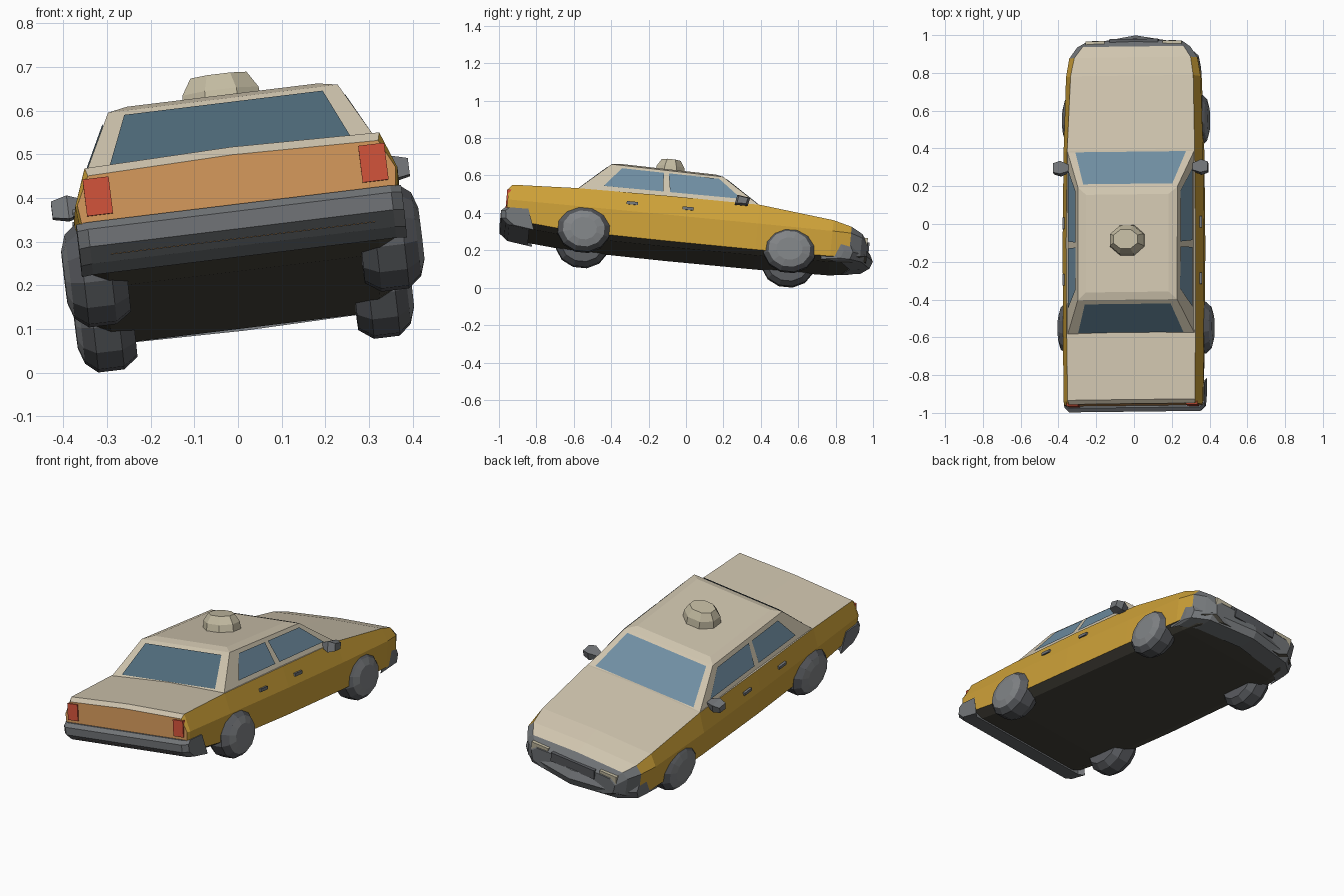
import bpy, bmesh, math
from mathutils import Matrix, Vector

if "Cube" in bpy.data.objects:
    bpy.data.objects.remove(bpy.data.objects["Cube"])

# The whole car is slightly pitched nose-down and rolled
TILT = (Matrix.Translation((0, 0, 0.305)) @ Matrix.Rotation(math.radians(-5.5), 4, 'X')
        @ Matrix.Rotation(math.radians(-7), 4, 'Y'))


def material(name, r, g, b):
    m = bpy.data.materials.new(name)
    m.diffuse_color = (r, g, b, 1)
    m.use_nodes = True
    m.node_tree.nodes["Principled BSDF"].inputs["Base Color"].default_value = m.diffuse_color
    return m


CREAM = material("cream_paint", 0.62, 0.55, 0.42)
YELLOW = material("yellow_paint", 0.62, 0.36, 0.04)
ORANGE = material("orange_paint", 0.62, 0.30, 0.10)
RED = material("red_lens", 0.60, 0.08, 0.04)
GLASS = material("blue_glass", 0.16, 0.27, 0.36)
DARK_GLASS = material("dark_glass", 0.08, 0.15, 0.20)
GREY = material("grey_trim", 0.17, 0.18, 0.19)
DARK = material("dark_underside", 0.07, 0.065, 0.05)
TYRE = material("tyre", 0.10, 0.105, 0.115)
HUB = material("hub", 0.22, 0.23, 0.24)
LAMP = material("pale_lamp", 0.55, 0.50, 0.36)


def finish(name, bm, mats, recalc=True):
    if recalc:
        bmesh.ops.recalc_face_normals(bm, faces=bm.faces)
    bm.transform(TILT)
    me = bpy.data.meshes.new(name)
    bm.to_mesh(me)
    bm.free()
    for m in mats:
        me.materials.append(m)
    ob = bpy.data.objects.new(name, me)
    bpy.context.collection.objects.link(ob)
    return ob


def loft(name, rings, mats, pick=lambda i, j: 0, caps=(0, 0)):
    bm = bmesh.new()
    vs = [[bm.verts.new(p) for p in r] for r in rings]
    n = len(rings[0])
    for i in range(len(vs) - 1):
        for j in range(n):
            k = (j + 1) % n
            f = bm.faces.new((vs[i][j], vs[i][k], vs[i + 1][k], vs[i + 1][j]))
            f.material_index = pick(i, j)
    bm.faces.new(vs[0]).material_index = caps[0]
    bm.faces.new(vs[-1]).material_index = caps[1]
    return finish(name, bm, mats)


def box(name, centre, size, mat):
    bm = bmesh.new()
    bmesh.ops.create_cube(bm, size=1, matrix=Matrix.Translation(centre) @ Matrix.Diagonal((*size, 1)))
    return finish(name, bm, [mat])


def panel(name, quad, u0, u1, v0, v1, mat):
    """Pane lying just above a quad given as base pair, then top pair."""
    a, b, c, d = map(Vector, quad)
    pts = [a.lerp(b, u).lerp(d.lerp(c, u), v)
           for u, v in ((u0, v0), (u1, v0), (u1, v1), (u0, v1))]
    n = (pts[1] - pts[0]).cross(pts[3] - pts[0]).normalized()
    if n.dot(pts[0] - Vector((0, -0.1, 0.05))) < 0:
        n.negate()
        pts.reverse()
    bm = bmesh.new()
    bm.faces.new([bm.verts.new(p + n * 0.006) for p in pts])
    return finish(name, bm, [mat], recalc=False)


# Lower body: cross-sections along the length (y, half width, top, bottom)
def section(y, w, top, bot):
    mid = min(0.03, top - 0.025)
    half = [(0, top + 0.008), (w - 0.01, top), (w + 0.022, mid),
            (w + 0.012, bot + 0.025), (w - 0.04, bot)]
    full = half + [(-x, z) for x, z in reversed(half[1:])]
    return [(x, y, z) for x, z in full]


STATIONS = [(-0.965, 0.345, 0.095, -0.09), (-0.945, 0.35, 0.115, -0.10),
            (-0.60, 0.353, 0.130, -0.13), (-0.10, 0.355, 0.135, -0.135),
            (0.38, 0.35, 0.135, -0.135), (0.78, 0.337, 0.092, -0.13),
            (0.88, 0.32, 0.068, -0.12), (0.94, 0.28, 0.040, -0.11), (0.975, 0.23, 0.0, -0.10)]


def body_paint(i, j):
    if j in (0, 8):
        return 3 if i == 7 else 0
    if j in (3, 4, 5):
        return 2
    return 3 if i >= 6 else 1


loft("body", [section(*s) for s in STATIONS], [CREAM, YELLOW, DARK, GREY, ORANGE],
     body_paint, caps=(4, 3))

# Cabin: base ring, shoulder ring, roof crown
def ring(w, y0, y1, z0, z1):
    return [(w, y1, z1), (-w, y1, z1), (-w, y0, z0), (w, y0, z0)]


base = ring(0.34, -0.60, 0.38, 0.125, 0.13)
roof = ring(0.265, -0.43, 0.17, 0.285, 0.275)
loft("cabin", [base, roof, ring(0.22, -0.39, 0.13, 0.297, 0.289)], [CREAM])

# Windows
def side_of(i, j):
    return (base[i], base[j], roof[j], roof[i])


panel("windscreen", side_of(0, 1), 0.06, 0.94, 0.06, 0.93, GLASS)
panel("rear_window", side_of(2, 3), 0.08, 0.92, 0.08, 0.90, DARK_GLASS)
for side, quad in (("left", side_of(2, 1)), ("right", side_of(3, 0))):
    panel(side + "_rear_side_window", quad, 0.12, 0.47, 0.18, 0.88, GLASS)
    panel(side + "_front_side_window", quad, 0.51, 0.93, 0.18, 0.88, GLASS)

# Roof sign: squat tapered octagon
def octagon(rx, ry, z):
    return [(rx * math.cos(a), -0.115 + ry * math.sin(a), z)
            for a in (math.radians(22.5 + 45 * k) for k in range(8))]


loft("roof_sign", [octagon(0.10, 0.088, 0.285), octagon(0.095, 0.08, 0.33),
                   octagon(0.07, 0.055, 0.368)], [LAMP])

# Bumpers: a bar profile (inset, z) swept across the width
def bumper(name, path, profile, sign):
    rings = [[(x, y - sign * d, z) for d, z in profile] for x, y in path]
    return loft(name, rings, [GREY])


bumper("front_bumper", [(-0.345, 0.85), (-0.335, 0.90), (-0.26, 0.965), (0, 1.01),
                        (0.26, 0.965), (0.335, 0.90), (0.345, 0.85)],
       [(0.10, -0.01), (0.02, -0.03), (0, -0.07), (0.015, -0.11), (0.12, -0.125)], 1)
bumper("rear_bumper", [(-0.375, -0.97), (-0.35, -0.995), (0.35, -0.995), (0.375, -0.97)],
       [(0.12, -0.01), (0.02, -0.012), (0, -0.03), (0.005, -0.07), (0.05, -0.105), (0.16, -0.12)], -1)

# Front grille
box("grille", (0, 0.968, -0.01), (0.26, 0.03, 0.05), TYRE)

# Wheels: lathed rings (radius fraction, x)
def wheel(name, s, y, x_in, x_out):
    def circle(r, x):
        return [(s * x, y + 0.142 * r * math.cos(a), -0.09 + 0.122 * r * math.sin(a))
                for a in (2 * math.pi * (k + 0.5) / 12 for k in range(12))]
    d = x_out - x_in
    rings = [circle(0.8, x_in), circle(1, x_in + 0.25 * d), circle(1, x_in + 0.7 * d),
             circle(0.8, x_out - 0.012), circle(0.5, x_out)]
    loft(name, rings, [TYRE, HUB], lambda i, j: 1 if i == 3 else 0, caps=(0, 1))


for side, s in (("left", -1), ("right", 1)):
    wheel(side + "_rear_wheel", s, -0.545, 0.27, 0.412)
    wheel(side + "_front_wheel", s, 0.56, 0.255, 0.388)
    # Mirrors, lamps and door handles on each side
    loft(side + "_mirror", [[(s * x, 0.285 + dy * r, 0.143 + dz * r)
                             for dy, dz in ((-0.04, -0.025), (0.03, -0.025), (0.04, 0.02), (-0.03, 0.03))]
                            for x, r in ((0.33, 0.5), (0.375, 1), (0.412, 0.7))], [GREY])
    box(side + "_tail_lamp", (s * 0.318, -0.957, 0.045), (0.06, 0.03, 0.085), RED)
    box(side + "_headlamp", (s * 0.205, 0.957, 0.0), (0.10, 0.03, 0.045), LAMP)
    for part, y in (("rear", -0.30), ("front", 0.0)):
        box(f"{side}_{part}_door_handle", (s * 0.366, y, 0.075), (0.012, 0.06, 0.016), GREY)
